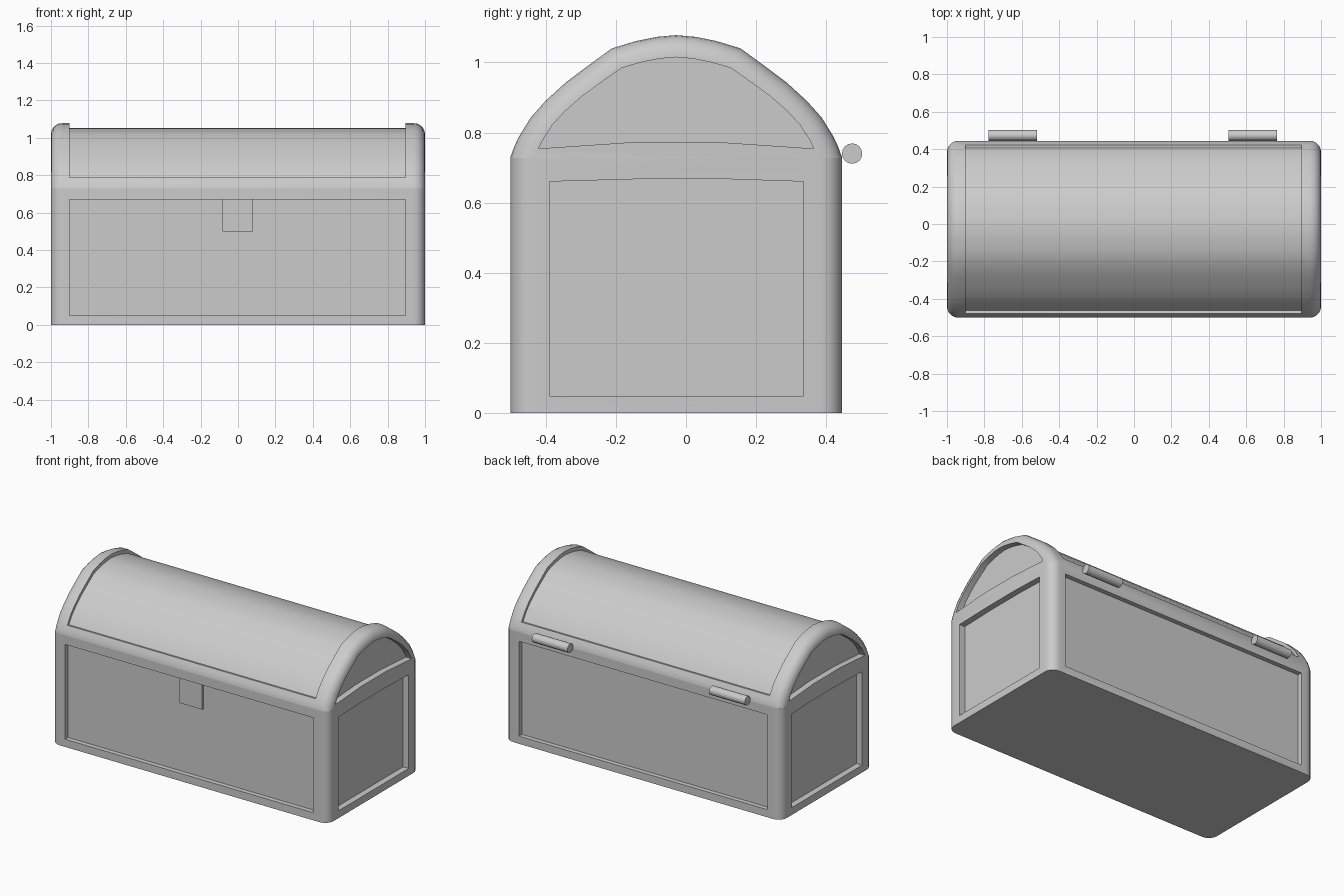
import bpy, bmesh, math

if "Cube" in bpy.data.objects:
    bpy.data.objects.remove(bpy.data.objects["Cube"])

CY, SEAM = -0.028, 0.728          # arch centre in y, height where lid meets body


def prism(name, pts, x0, x1):
    """Extrude a closed (y, z) profile along x."""
    bm = bmesh.new()
    f = bm.faces.new([bm.verts.new((x0, y, z)) for y, z in pts])
    r = bmesh.ops.extrude_face_region(bm, geom=[f])
    for v in r["geom"]:
        if isinstance(v, bmesh.types.BMVert):
            v.co.x = x1
    bmesh.ops.recalc_face_normals(bm, faces=bm.faces)
    me = bpy.data.meshes.new(name)
    bm.to_mesh(me)
    bm.free()
    ob = bpy.data.objects.new(name, me)
    bpy.context.collection.objects.link(ob)
    return ob


def box(name, x0, x1, y0, y1, z0, z1):
    return prism(name, [(y0, z0), (y1, z0), (y1, z1), (y0, z1)], x0, x1)


def round_ends(ob, width):
    """Round the upright / arched edges at both x ends."""
    bm = bmesh.new()
    bm.from_mesh(ob.data)
    edges = [e for e in bm.edges
             if abs(e.verts[0].co.x - e.verts[1].co.x) < 1e-4
             and abs(e.verts[0].co.z - e.verts[1].co.z) > 1e-4]
    bmesh.ops.bevel(bm, geom=edges, offset=width, segments=5, profile=0.5, affect='EDGES')
    bm.to_mesh(ob.data)
    bm.free()


def cut(ob, cutters):
    """Subtract each cutter, then discard it."""
    bpy.context.view_layer.objects.active = ob
    for c in cutters:
        m = ob.modifiers.new("recess", 'BOOLEAN')
        m.operation, m.solver, m.object = 'DIFFERENCE', 'EXACT', c
        bpy.ops.object.modifier_apply(modifier=m.name)
        bpy.data.objects.remove(c)


def smooth(ob):
    bpy.ops.object.select_all(action='DESELECT')
    ob.select_set(True)
    bpy.context.view_layer.objects.active = ob
    bpy.ops.object.shade_smooth_by_angle(angle=math.radians(28))


# Half arch of the lid, relative to its centre; mirrored to a full arch
half = [(0.473, 0.002), (0.462, 0.032), (0.449, 0.06), (0.415, 0.115), (0.372, 0.163),
        (0.315, 0.215), (0.255, 0.26), (0.184, 0.312), (0.115, 0.333), (0.055, 0.345)]
arch = [(-y, z) for y, z in half] + [(0, 0.35)] + half[::-1]


def arch_pts(sy, sz, skip=0):
    a = arch[skip:len(arch) - skip]
    return [(CY + y * sy, SEAM + z * sz) for y, z in a]


# Body with a recessed panel on each of the four sides
body = box("chest_body", -1, 1, -0.501, 0.445, 0, SEAM)
round_ends(body, 0.06)
cutters = [box("cut_front", -0.9, 0.895, -0.6, -0.47, 0.05, 0.67),
           box("cut_back", -0.9, 0.895, 0.415, 0.6, 0.05, 0.67)]
for s in (-1, 1):
    side = [(-0.39, 0.048), (0.335, 0.048), (0.335, 0.66), (0.12, 0.667), (-0.14, 0.667), (-0.39, 0.66)]
    cutters.append(prism("cut_side", side, s * 0.96, s * 1.2))
cut(body, cutters)
smooth(body)

# Domed lid with recessed top and end panels
lid = prism("chest_lid", arch_pts(1, 1) + [(CY + 0.473, SEAM), (CY - 0.473, SEAM)], -1, 1)
round_ends(lid, 0.06)
cutters = [prism("cut_top", arch_pts(1.15, 1.15, 2)[:]
                 + arch_pts(0.965, 0.93, 2)[::-1], -0.9, 0.895)]
for s in (-1, 1):
    end = arch_pts(0.85, 0.82, 1) + [(CY + 0.13, 0.772), (CY - 0.13, 0.772)]
    cutters.append(prism("cut_end", end, s * 0.96, s * 1.2))
cut(lid, cutters)
smooth(lid)

# Lock plate in the front recess
box("lock_plate", -0.083, 0.08, -0.485, -0.46, 0.5, 0.675)

# Hinge barrels at the back
for name, x in (("hinge_left", -0.648), ("hinge_right", 0.635)):
    ring = [(0.474 + 0.029 * math.cos(i * math.tau / 16),
             0.74 + 0.029 * math.sin(i * math.tau / 16)) for i in range(16)]
    prism(name, ring, x - 0.129, x + 0.129)
